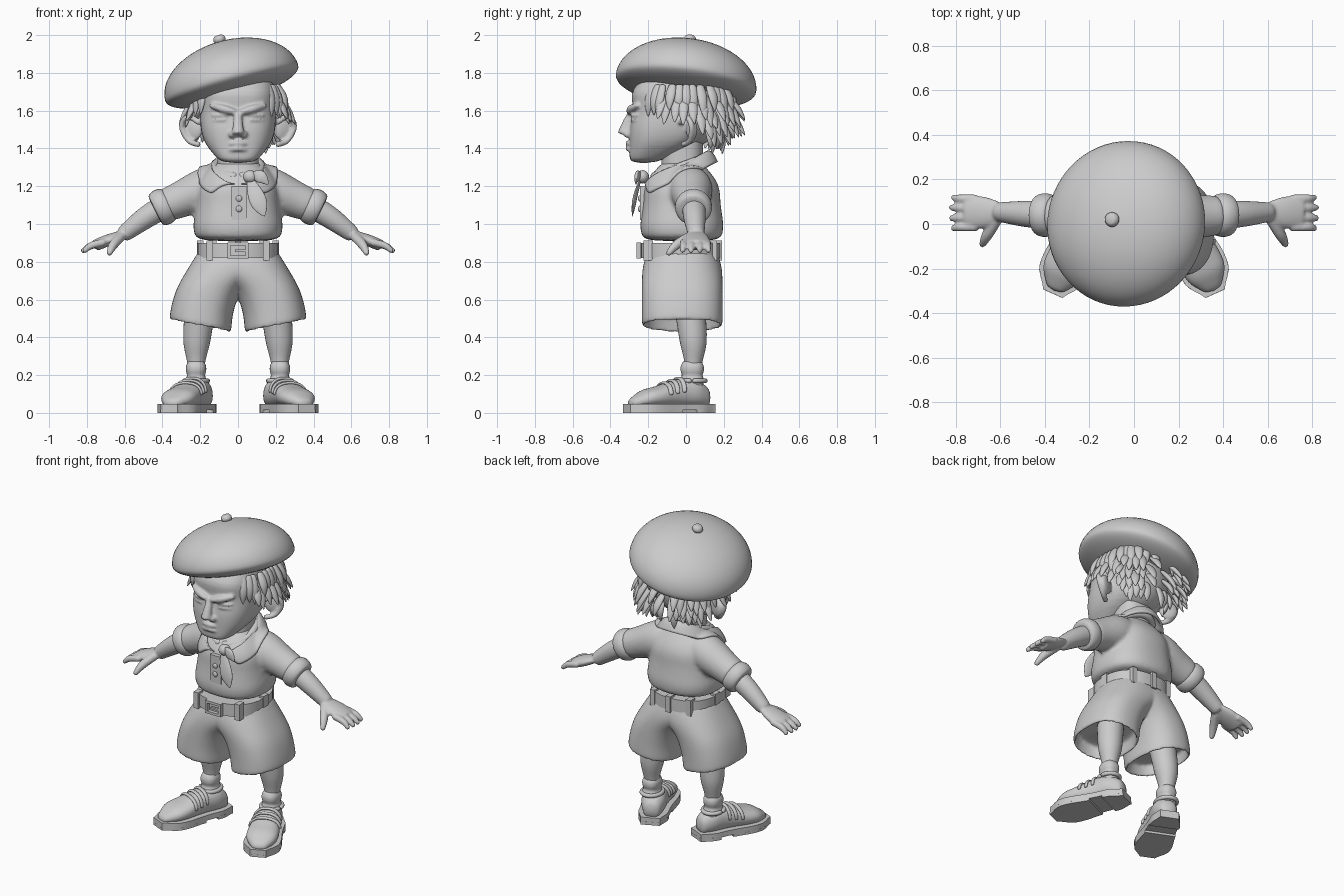
import bpy, bmesh, math, random
from math import sin, cos, pi, radians
from mathutils import Vector, Matrix, Euler

if "Cube" in bpy.data.objects:
    bpy.data.objects.remove(bpy.data.objects["Cube"])
random.seed(4)

GREY = (.6, .6, .6, 1)
clay = bpy.data.materials.new("clay_grey")
clay.use_nodes = True
clay.diffuse_color = GREY
clay.node_tree.nodes["Principled BSDF"].inputs["Base Color"].default_value = GREY
UP, BACK = Vector((0, 0, 1)), Vector((0, 1, 0))


def angles(count):
    return [2 * pi * i / count for i in range(count)]


def steps_to_one(count):
    return [k / count for k in range(count + 1)]


def power(value, exponent):
    return math.copysign(abs(value) ** (2 / exponent), value)


# Smooth blend through evenly spaced values, with f running from start to end
def along(values, f):
    last = len(values) - 1
    if last == 0:
        return values[0]
    i = min(int(f * last), last - 1)
    t = f * last - i
    s = 1 - t
    before, a, b, after = [values[max(0, min(last, i + k))] for k in (-1, 0, 1, 2)]
    return (a * (s * s * (1 + 2 * t)) + b * (t * t * (1 + 2 * s))
            + (b - before) * (s * s * t / 2) - (after - a) * (s * t * t / 2))


# Tube along a smooth path; flat is thickness over width
def tube(points, widths, flat=1, up=UP, steps=8, sides=14):
    spine = [along([Vector(p) for p in points], f) for f in steps_to_one(steps)]
    rings = []
    for i, centre in enumerate(spine):
        ahead = (spine[min(i + 1, steps)] - spine[max(i - 1, 0)]).normalized()
        side = ahead.cross(up).normalized()
        top = side.cross(ahead) * flat
        width = along(widths, i / steps)
        rings.append([centre + (side * cos(a) + top * sin(a)) * width for a in angles(sides)])
    return rings


# Level rings stacked between two heights
def stack(low, high, widths, depths, x=(0,), y=(0,), slope=(0,), square=2.4, steps=10):
    return [[Vector((along(x, f) + along(widths, f) * power(cos(a), square),
                     along(y, f) + along(depths, f) * power(sin(a), square),
                     low + (high - low) * f + along(slope, f) * cos(a)))
             for a in angles(28)] for f in steps_to_one(steps)]


# Ellipsoid; under replaces the height of its lower half
def blob(centre, size, turn=(0, 0, 0), under=None, sides=16):
    spin = Euler([radians(d) for d in turn]).to_matrix()
    width, depth, height = size
    rings = []
    for f in steps_to_one(14):
        a = pi * (.01 + .98 * f)
        tall = under if under and cos(a) < 0 else height
        rings.append([Vector(centre) + spin @ Vector((width * sin(a) * cos(t), depth * sin(a) * sin(t),
                                                      tall * cos(a))) for t in angles(sides)])
    return rings


def box(centre, size):
    corners = ((-1, -1), (1, -1), (1, 1), (-1, 1))
    half = Vector(size) / 2
    return [[Vector(centre) + Vector((half.x * i, half.y * j, half.z * k)) for i, j in corners]
            for k in (-1, 1)]


def flip(rings):
    return [[Vector((-p.x, p.y, p.z)) for p in ring] for ring in rings]


def both(*parts):
    return list(parts) + [flip(part) for part in parts]


# Turn lists of rings into one object, optionally fused by a voxel remesh
def build(name, parts, smooth=True, voxel=0, closed=True):
    bm = bmesh.new()
    for rings in parts:
        loops = [[bm.verts.new(p) for p in ring] for ring in rings]
        count = len(loops[0])
        for a, b in zip(loops, loops[1:]):
            for i in range(count if closed else count - 1):
                j = (i + 1) % count
                bm.faces.new((a[i], a[j], b[j], b[i]))
        if closed:
            bm.faces.new(loops[0][::-1])
            bm.faces.new(loops[-1])
    bmesh.ops.recalc_face_normals(bm, faces=bm.faces)
    mesh = bpy.data.meshes.new(name)
    bm.to_mesh(mesh)
    bm.free()
    mesh.materials.append(clay)
    mesh.shade_smooth()
    thing = bpy.data.objects.new(name, mesh)
    bpy.context.scene.collection.objects.link(thing)
    if smooth:
        subdivide = thing.modifiers.new("Subdivide", "SUBSURF")
        subdivide.levels = subdivide.render_levels = 1
    else:
        mesh.set_sharp_from_angle(angle=radians(40))
    if voxel:
        fuse = thing.modifiers.new("Fuse", "REMESH")
        fuse.mode, fuse.voxel_size, fuse.use_smooth_shade = "VOXEL", voxel, True
        relax = thing.modifiers.new("Relax", "SMOOTH")
        relax.factor, relax.iterations = .5, 4
    return thing


# Head with nose, lips, brows, lids and ears
skull = stack(1.32, 1.8, widths=(.09, .17, .2, .2, .2, .17), depths=(.07, .17, .22, .22, .23, .16),
              y=(-.23, -.13, -.08, -.06, -.06, -.05), square=2.7)
nose = tube([(0, -.28, 1.6), (0, -.31, 1.54), (0, -.33, 1.47)], [.02, .025, .037], up=BACK)
nostril = blob((.03, -.31, 1.475), (.02, .02, .02))
lips = [tube([(-.09, -.26, z - .02), (0, -.31, z), (.09, -.26, z - .02)], [.006, .014, .006]) for z in (1.43, 1.4)]
brow = tube([(.01, -.3, 1.59), (.08, -.29, 1.61), (.15, -.25, 1.63)], [.015, .022, .012])
lids = [tube([(.03, -.27, z), (.08, -.28, z), (.14, -.25, z)], [.008, .015, .008], flat=.6) for z in (1.55, 1.575)]
ear_rim = tube([(.2, -.03, 1.53), (.26, 0, 1.57), (.3, .03, 1.52), (.26, .02, 1.44), (.2, -.02, 1.42)],
               [.016], up=BACK, steps=14)
ear_bowl = blob((.24, .03, 1.5), (.06, .02, .06), turn=(0, 0, 25))
build("head", [skull, nose, *lips, *both(nostril, brow, *lids, ear_rim, ear_bowl)], voxel=.0075)
build("eyes", both(blob((.083, -.26, 1.56), (.045, .02, .015))))
build("neck", [stack(1.2, 1.46, widths=[.11], depths=[.11], y=[-.02])])


# Hair: layered pointed locks around the sides and back
def hair_point(degrees, radius, z):
    c, s = cos(radians(degrees)), sin(radians(degrees))
    return Vector((radius * power(c, 4), radius * s, z))


locks = []
for row, spread in enumerate((145, 125, 70, 60, 50)):
    root_z, tip_z = 1.74 - .055 * row, 1.58 - .05 * row
    root, tip = .21 - .01 * row, .3 - .02 * (row - 1.5) ** 2
    for degrees in range(90 - spread, 91 + spread, 11):
        stray = random.uniform(-1, 1)
        start = hair_point(degrees + 3 * stray, root, root_z)
        end = hair_point(degrees + 3 * stray, tip + .02 * random.uniform(-1, 1), tip_z + .025 * stray)
        outward = Vector((start.x, start.y, 0)).normalized()
        middle = start.lerp(end, .5) + outward * .015
        locks.append(tube([start, middle, end], [.02, .03, .024, .003], flat=.6, up=outward, steps=6, sides=8))
build("hair_locks", locks)
build("hair_cap", [blob((0, .03, 1.6), (.2, .175, .19))])

# Tilted beret with stalk
build("beret", [blob((-.033, 0, 1.745), (.37, .38, .23), turn=(-7, -15, 0), under=.09, sides=32)])
build("beret_stalk", [tube([(-.08, .02, 1.92), (-.106, .02, 2)], [.014, .014, .036, .02], up=BACK)])

# Shirt: torso and sleeves fused, with rolled cuffs
body = (.22, .24, .23, .22, .215, .17, .1)
torso = stack(.905, 1.34, widths=body, depths=[w * .93 for w in body], y=[-.022])
sleeve = tube([(.08, .02, 1.22), (.39, .04, 1.095)], [.1, .12, .1, .09])
shirt = build("shirt", [torso, *both(sleeve)], voxel=.012)
build("sleeve_cuffs", both(tube([(.36, .04, 1.11), (.44, .04, 1.07)], [.085, .1, .1, .085])))


# Collar: folded band around the neck, wrapped on the shirt
def collar_row(f):
    row = []
    for k in steps_to_one(12):
        t, spread = pi * k, .8 + (pi - .8) * k
        fold = Vector((.12 * sin(t) + .01, -.05 - .165 * cos(t), 1.3 - .09 * cos(t)))
        edge = Vector((.2 * sin(spread), -.05 - .22 * cos(spread), 1.23 - .1 * cos(spread)))
        row.append(fold.lerp(edge, f) + UP * .02 * sin(pi * f))
    row[-1].x = 0
    return row + flip([row])[0][-2::-1]


collar = build("collar", [[collar_row(f) for f in steps_to_one(5)]], closed=False)
wrap = collar.modifiers.new("Rest on shirt", "SHRINKWRAP")
wrap.target, wrap.wrap_mode, wrap.offset = shirt, "OUTSIDE", .012
collar.modifiers.new("Cloth", "SOLIDIFY").thickness = .015

# Placket, buttons and neckerchief
build("placket", [box((.005, -.225, 1.11), (.08, .035, .18))], smooth=False)
build("buttons", [blob((.005, -.245, z), (.017, .009, .017)) for z in (1.08, 1.135)])
band = [(.125 * sin(t), -.035 - .135 * cos(t), 1.3 - .05 * cos(t)) for t in angles(20)]
build("neckerchief_band", [tube(band + band[:1], [.024], steps=20)])
build("neckerchief_knot", [blob((.065, -.23, 1.25), (.04, .035, .035))])
long_tail = tube([(.06, -.24, 1.24), (.1, -.27, 1.14), (.14, -.285, 1.04)], [.015, .04, .045, .004], flat=.25, up=BACK)
short_tail = tube([(.07, -.24, 1.26), (.12, -.26, 1.25), (.16, -.265, 1.21)], [.015, .035, .005], flat=.4, up=BACK)
build("neckerchief_tails", [long_tail, short_tail])

# Arms with palms, fingers and thumbs
arm = tube([(.34, .04, 1.12), (.48, .045, 1.04), (.62, .055, .935)], [.065, .062, .043])
palm = tube([(.6, .055, .95), (.76, .05, .885)], [.045, .075, .075], flat=.42)
thumb = tube([(.61, .03, .94), (.66, -.05, .89), (.685, -.1, .835)], [.026, .026, .013])
fingers = [tube([(.7, .05 + y, .905), (.78, .05 + y, .885), (.835 - abs(y) / 4, .05 + y * 1.1, .85)], [.02, .02, .012])
           for y in (-.064, -.022, .022, .064)]
build("arms", both(arm, palm, thumb, *fingers), voxel=.0075)

# Shorts with hollow hems
leg = stack(.88, .46, widths=(.2, .22, .18, .165, .165), depths=(.18, .21, .215, .215, .215),
            x=(0, .04, .14, .185, .2), y=[-.02], slope=(0, 0, 0, .015, .033))
hollow = stack(.46, .54, widths=(.15, .14), depths=(.2, .19), x=[.2], y=[-.02], slope=[.033])
build("shorts", both(leg + hollow), voxel=.009)

# Belt, loops and buckle
build("belt", [stack(.82, .9, widths=[.215], depths=[.21], y=[-.03], steps=1)], smooth=False)
loop = (.034, .05, .105)
build("belt_loops", both(box((.15, -.2, .86), loop), box((.2, -.02, .86), loop), box((.13, .14, .86), loop))
      + [box((0, .165, .86), loop)], smooth=False)
build("buckle", [box((0, -.25, z), (.11, .025, .016)) for z in (.825, .893)]
      + [box((x, -.25, .859), (.016, .025, .084)) for x in (-.048, .048)]
      + [box((.02, -.255, .859), (.07, .014, .012))], smooth=False)

# Legs and rolled socks
build("legs", both(tube([(.2, .02, .56), (.22, .04, .36), (.22, .035, .2)], [.085, .08, .072, .048, .045], up=BACK)))
rolls = (.055, .05, .056, .048, .054, .053, .042)
build("socks", both(stack(.12, .275, widths=rolls, depths=[r * 1.15 for r in rolls], x=[.222], y=[.033], steps=18)))

# Shoes run from heel to toe and turn outward
LENGTH = .46
shoe_widths, shoe_heights = (.045, .075, .077, .085, .097, .09, .035), (.1, .15, .155, .135, .11, .09, .04)
turn = Matrix.Translation((.172, .12, 0)) @ Matrix.Rotation(radians(24), 4, "Z")


def shoe_point(f, a, grow=0):
    half = along(shoe_heights, f) / 2
    return turn @ Vector(((along(shoe_widths, f) + grow) * power(cos(a), 2.3), -LENGTH * f,
                          .03 + half + (half + grow) * power(sin(a), 2.3)))


def sole(low, high, start, end):
    edge = []
    for a in angles(32):
        a += pi / 32
        f = start + (end - start) * (1 - cos(a)) / 2
        edge.append((math.copysign(along(shoe_widths, f) + .013, sin(a)), .015 - (LENGTH + .03) * f))
    return [[turn @ Vector((x, y, z)) for x, y in edge] for z in (low, high)]


rim = [(.222 + .062 * cos(a), .032 + .072 * sin(a), .17) for a in angles(16)]
straps = [tube([shoe_point(f, pi * k, .003) for k in steps_to_one(12)], [.008], flat=1.6, up=BACK, steps=12)
          for f in (.38, .47, .56)]
build("shoe_uppers", both([[shoe_point(f, a) for a in angles(20)] for f in steps_to_one(14)]))
build("shoe_straps", both(*straps))
build("shoe_rims", both(tube(rim + rim[:1], [.013], steps=16)))
build("shoe_soles", both(sole(.014, .048, 0, 1), sole(0, .02, 0, .25), sole(0, .016, .42, 1)), smooth=False)
